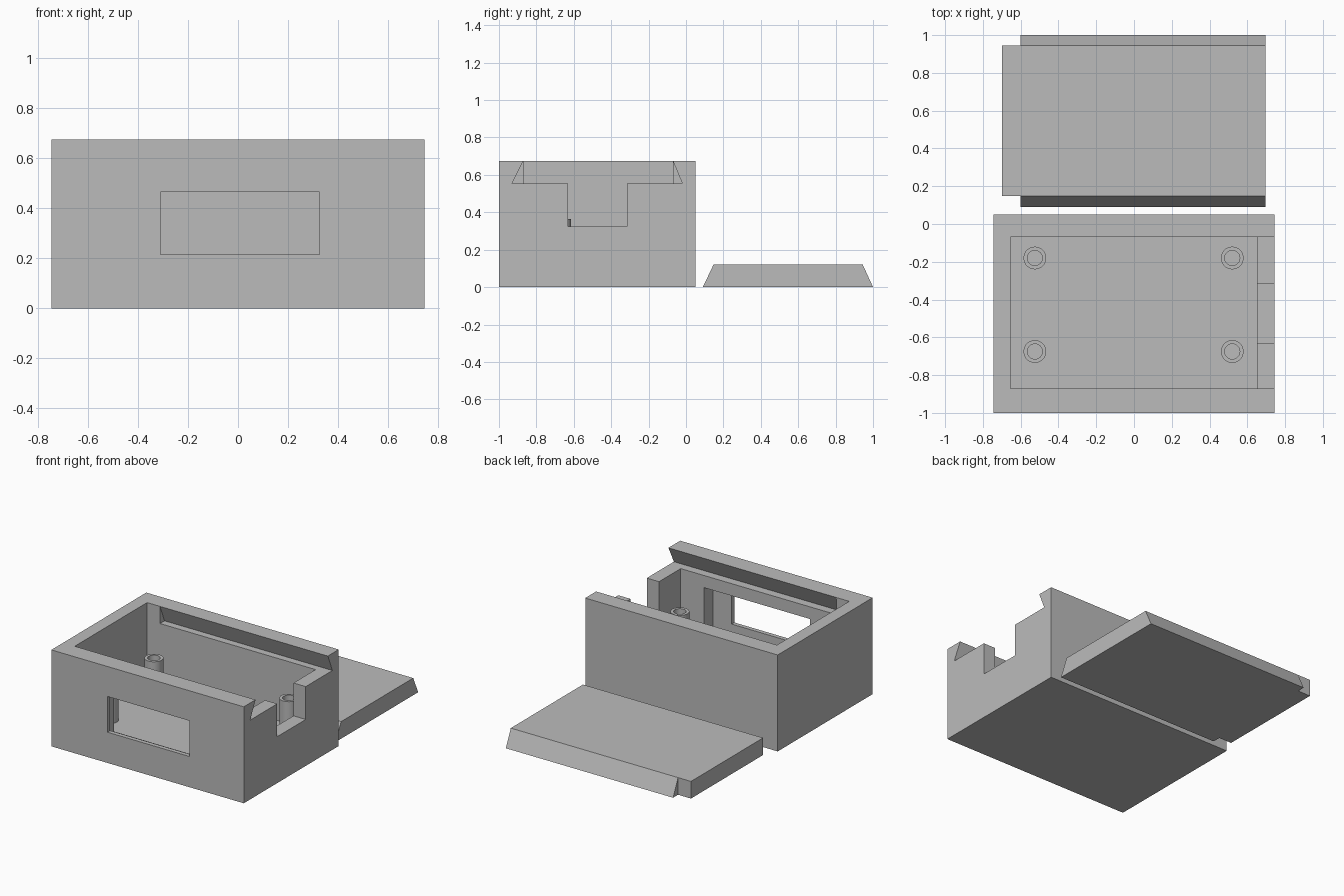
import bpy, bmesh
from math import tau
from mathutils import Vector

cube = bpy.data.objects.get("Cube")
if cube:
    bpy.data.objects.remove(cube, do_unlink=True)

GREY = (0.5, 0.5, 0.5, 1)
grey = bpy.data.materials.new("plain grey plastic")
grey.use_nodes = True
grey.diffuse_color = GREY
grey.node_tree.nodes["Principled BSDF"].inputs["Base Color"].default_value = GREY


def make_object(name, bm):
    bmesh.ops.recalc_face_normals(bm, faces=bm.faces[:])
    mesh = bpy.data.meshes.new(name)
    bm.to_mesh(mesh)
    bm.free()
    mesh.materials.append(grey)
    obj = bpy.data.objects.new(name, mesh)
    bpy.context.collection.objects.link(obj)
    return obj


def prism(name, x0, x1, profile):
    """Extrude a (y, z) profile along x."""
    bm = bmesh.new()
    face = bm.faces.new([bm.verts.new((x0, y, z)) for y, z in profile])
    new = bmesh.ops.extrude_face_region(bm, geom=[face])["geom"]
    verts = [v for v in new if isinstance(v, bmesh.types.BMVert)]
    bmesh.ops.translate(bm, verts=verts, vec=(x1 - x0, 0, 0))
    return make_object(name, bm)


def box(name, x0, x1, y0, y1, z0, z1):
    return prism(name, x0, x1, [(y0, z0), (y1, z0), (y1, z1), (y0, z1)])


def boolean(target, tool, operation="DIFFERENCE"):
    mod = target.modifiers.new(tool.name, "BOOLEAN")
    mod.operation = operation
    mod.solver = "EXACT"
    mod.object = tool
    tool.hide_render = True
    bpy.context.view_layer.objects.active = target
    bpy.ops.object.modifier_apply(modifier=mod.name)
    bpy.data.objects.remove(tool, do_unlink=True)


# Case body with its cavity, sliding lid channel, display opening and cable notch
FLOOR = 0.12
body = box("case_body", -0.745, 0.745, -1.0, 0.05, 0, 0.675)
cutters = [
    box("cavity", -0.655, 0.65, -0.87, -0.07, FLOOR, 0.8),
    prism("lid_channel", -0.555, 0.85,
          [(-0.93, 0.555), (-0.02, 0.555), (-0.08, 0.699), (-0.858, 0.699)]),
    box("cable_notch", 0.6, 0.85, -0.63, -0.315, 0.325, 0.6),
    box("display_recess", -0.35, 0.47, -0.97, -0.8, 0.16, 0.47),
    box("display_window", -0.31, 0.325, -1.1, -0.9, 0.215, 0.465),
]
for cutter in cutters:
    boolean(body, cutter)

# Hollow screw posts standing on the floor
OUTER, INNER, TOP = 0.06, 0.04, 0.365
for side, x in (("right", -0.525), ("left", 0.52)):
    for end, y in (("front", -0.675), ("back", -0.18)):
        bm = bmesh.new()
        ring = [(INNER, FLOOR - 0.01), (INNER, TOP), (OUTER, TOP), (OUTER, FLOOR - 0.01)]
        verts = [bm.verts.new((x + r, y, z)) for r, z in ring]
        edges = [bm.edges.new((verts[i], verts[i - 1])) for i in range(4)]
        bmesh.ops.spin(bm, geom=verts + edges, cent=Vector((x, y, 0)),
                       axis=(0, 0, 1), angle=tau, steps=40)
        bmesh.ops.remove_doubles(bm, verts=bm.verts[:], dist=0.0005)
        post = make_object(f"screw_post_{end}_{side}", bm)
        bpy.ops.object.select_all(action="DESELECT")
        post.select_set(True)
        bpy.context.view_layer.objects.active = post
        bpy.ops.object.shade_smooth_by_angle()

# Sliding lid with bevelled runners and a narrower tongue, lying behind the case
lid = prism("sliding_lid", -0.6, 0.695,
            [(0.09, 0), (1.0, 0), (0.945, 0.12), (0.147, 0.12)])
boolean(lid, box("lid_tongue", -0.7, -0.5, 0.147, 0.945, 0, 0.12), "UNION")
